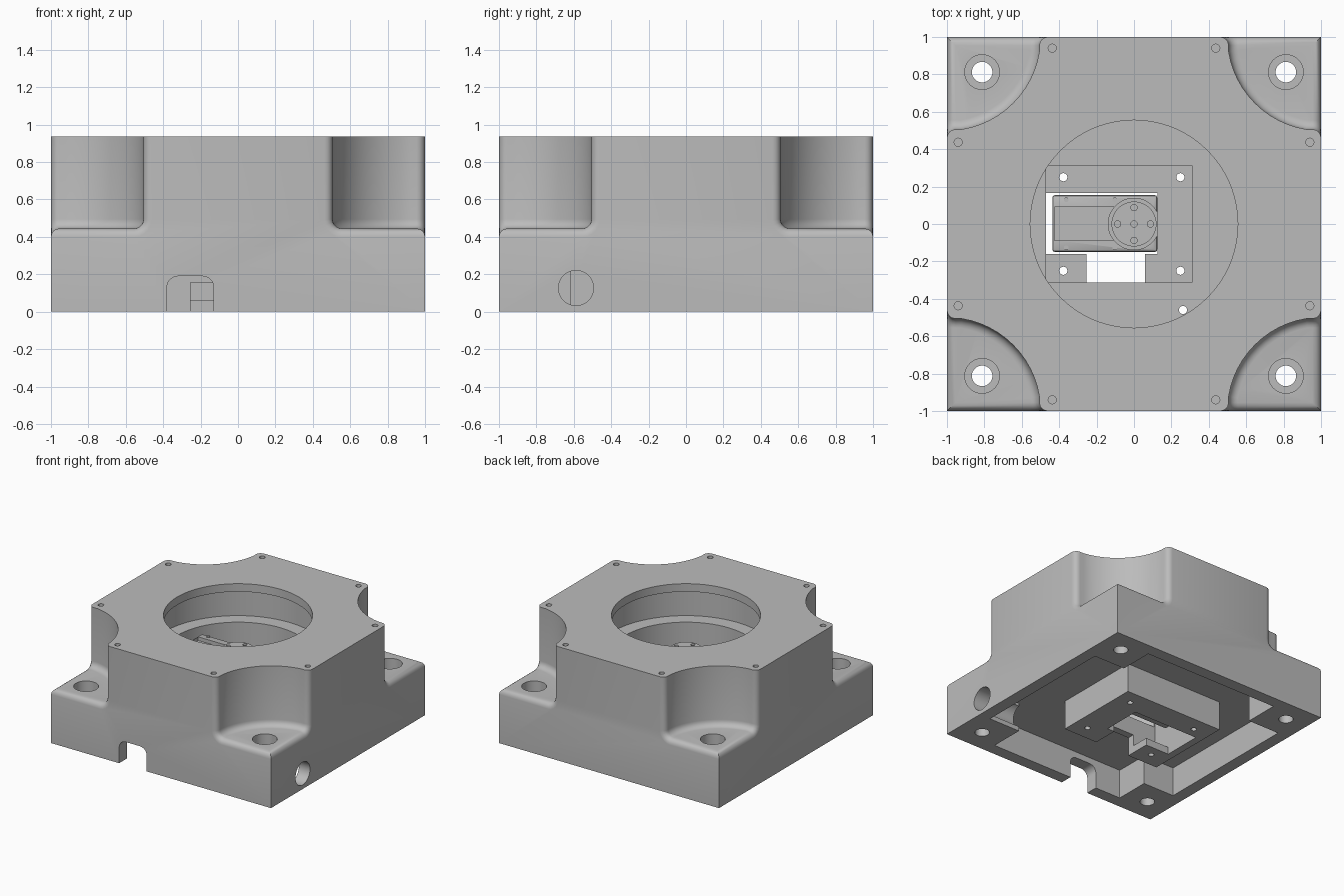
import bpy, bmesh
from math import radians, sin, cos, pi

old = bpy.data.objects.get("Cube")
if old:
    bpy.data.objects.remove(old, do_unlink=True)

grey = bpy.data.materials.new("plain_grey")
grey.use_nodes = True
grey.diffuse_color = (0.5, 0.5, 0.5, 1)
grey.node_tree.nodes["Principled BSDF"].inputs["Base Color"].default_value = grey.diffuse_color

TOP = 0.936      # full height
SHELF = 0.445    # corner shelf height
FILLET = 0.045


def add(name, bm):
    bmesh.ops.recalc_face_normals(bm, faces=bm.faces)
    me = bpy.data.meshes.new(name)
    bm.to_mesh(me)
    bm.free()
    me.materials.append(grey)
    ob = bpy.data.objects.new(name, me)
    bpy.context.collection.objects.link(ob)
    return ob


def loft(name, rings):
    """Solid skinned through matching rings of points."""
    bm = bmesh.new()
    rows = [[bm.verts.new(p) for p in ring] for ring in rings]
    n = len(rows[0])
    for a, b in zip(rows, rows[1:]):
        for i in range(n):
            j = (i + 1) % n
            bm.faces.new((a[i], a[j], b[j], b[i]))
    bm.faces.new(rows[0])
    bm.faces.new(rows[-1])
    return add(name, bm)


def box(name, x0, x1, y0, y1, z0, z1):
    return loft(name, [[(x0, y0, z), (x1, y0, z), (x1, y1, z), (x0, y1, z)] for z in (z0, z1)])


def cyl(name, x, y, r, z0, z1, n=32):
    ring = [(x + r * cos(2 * pi * i / n), y + r * sin(2 * pi * i / n)) for i in range(n)]
    return loft(name, [[(px, py, z) for px, py in ring] for z in (z0, z1)])


def apply_mods(ob):
    dg = bpy.context.evaluated_depsgraph_get()
    ob.data = bpy.data.meshes.new_from_object(ob.evaluated_get(dg))
    ob.modifiers.clear()


def combine(ob, other, op="DIFFERENCE"):
    m = ob.modifiers.new("bool", "BOOLEAN")
    m.operation, m.solver, m.object = op, "EXACT", other
    apply_mods(ob)
    bpy.data.objects.remove(other, do_unlink=True)


def smooth(ob):
    bpy.ops.object.select_all(action="DESELECT")
    ob.select_set(True)
    bpy.context.view_layer.objects.active = ob
    bpy.ops.object.shade_smooth_by_angle(angle=radians(32))


corners = [(sx, sy) for sx in (-1, 1) for sy in (-1, 1)]

# Main block with four round corner notches
body = box("housing", -1, 1, -1, 1, 0, TOP)
angles = [-9] + list(range(9, 82, 6)) + [99]
layers = [(0.5, 1.1)] + [
    (0.45 + 0.05 * cos(radians(a)), SHELF + 0.05 * (1 - sin(radians(a))))
    for a in (0, 18, 36, 54, 72, 90)]
for sx, sy in corners:
    rings = []
    for r, z in layers:
        ring = [(sx * (1 - r * cos(radians(a))), sy * (1 - r * sin(radians(a))), z) for a in angles]
        rings.append(ring + [(sx * 1.3, sy * 1.3, z)])
    combine(body, loft("cutter", rings))

# Round the outer edges of the notches
bm = bmesh.new()
bm.from_mesh(body.data)


def notch_edge(e):
    a, b = (v.co for v in e.verts)
    if min(a.z, b.z) < SHELF - 0.01 or min(a.z, b.z) > TOP - 0.001:
        return False
    return any(abs(abs(a[k]) - 1) < 1e-4 and abs(a[k] - b[k]) < 1e-4 for k in (0, 1))


bmesh.ops.bevel(bm, geom=[e for e in bm.edges if notch_edge(e)], offset=FILLET,
                offset_type="OFFSET", segments=4, profile=0.5, affect="EDGES", clamp_overlap=False)
bm.to_mesh(body.data)
bm.free()

# Cross-shaped hollow underneath, keeping the corner bosses
hollow = box("cutter", -0.9, 0.9, -0.615, 0.615, -0.1, 0.24)
combine(hollow, box("cutter", -0.615, 0.615, -0.9, 0.9, -0.1, 0.24), "UNION")
combine(body, hollow)

# Round well with an undercut below the top lip
combine(body, cyl("cutter", 0, 0, 0.555, 0.3, 1.1, 72))
combine(body, cyl("cutter", 0, 0, 0.67, 0.62, 0.87, 72))

# Hanging motor pocket
combine(body, box("cutter", -0.53, 0.37, -0.37, 0.37, 0.0, 0.27), "UNION")
combine(body, box("cutter", -0.47, 0.31, -0.312, 0.312, 0.06, 0.4))
combine(body, box("cutter", -0.47, 0.125, -0.16, 0.165, -0.1, 0.2))
combine(body, box("cutter", -0.255, 0.06, -0.4, -0.155, -0.1, 0.155))

# Front cable slot with a rounded top
arch = [(-0.38, -0.1), (-0.13, -0.1)]
for cx, start in ((-0.19, 0), (-0.32, 90)):
    arch += [(cx + 0.06 * cos(radians(start + a)), 0.13 + 0.06 * sin(radians(start + a)))
             for a in range(0, 91, 15)]
combine(body, loft("cutter", [[(x, y, z) for x, z in arch] for y in (-1.1, -0.85)]))

# Side cable hole
hole = [(-0.588 + 0.094 * cos(2 * pi * i / 32), 0.127 + 0.094 * sin(2 * pi * i / 32)) for i in range(32)]
combine(body, loft("cutter", [[(x, y, z) for y, z in hole] for x in (0.58, 1.1)]))

# Bolt holes, counterbores and lid screw holes
for sx, sy in corners:
    combine(body, cyl("cutter", sx * 0.812, sy * 0.812, 0.055, -0.1, 0.6))
    combine(body, cyl("cutter", sx * 0.812, sy * 0.812, 0.093, 0.2, 0.6))
    for x, y in ((0.437, 0.94), (0.94, 0.437)):
        combine(body, cyl("cutter", sx * x, sy * y, 0.022, 0.75, 1.1, 16))
for x in (-0.378, 0.248):
    for y in (-0.25, 0.25):
        combine(body, cyl("cutter", x, y, 0.022, -0.1, 0.2, 16))
combine(body, cyl("cutter", 0.262, -0.46, 0.022, 0.1, 0.5, 16))
smooth(body)

# Motor case with a sunken top panel
case = box("motor_case", -0.437, 0.125, -0.15, 0.155, 0.2, 0.61)
bev = case.modifiers.new("bevel", "BEVEL")
bev.width, bev.segments = 0.015, 2
apply_mods(case)
combine(case, box("cutter", -0.425, -0.07, -0.087, 0.09, 0.58, 0.7))
combine(case, cyl("motor_collar", 0, 0, 0.14, 0.4, 0.62, 48), "UNION")
combine(case, box("cutter", 0.125, 0.3, -0.3, 0.3, 0.1, 0.8))
smooth(case)

# Output disc with bolt holes
disc = cyl("output_disc", 0, 0, 0.12, 0.6, 0.66, 48)
for x, y in ((0.088, 0), (-0.088, 0), (0, 0.088), (0, -0.088), (0, 0)):
    combine(disc, cyl("cutter", x, y, 0.017, 0.635, 0.7, 16))
smooth(disc)

# Case screws
for x in (-0.362, -0.103):
    for y in (-0.127, 0.13):
        smooth(cyl("case_screw", x, y, 0.013, 0.6, 0.618, 16))
